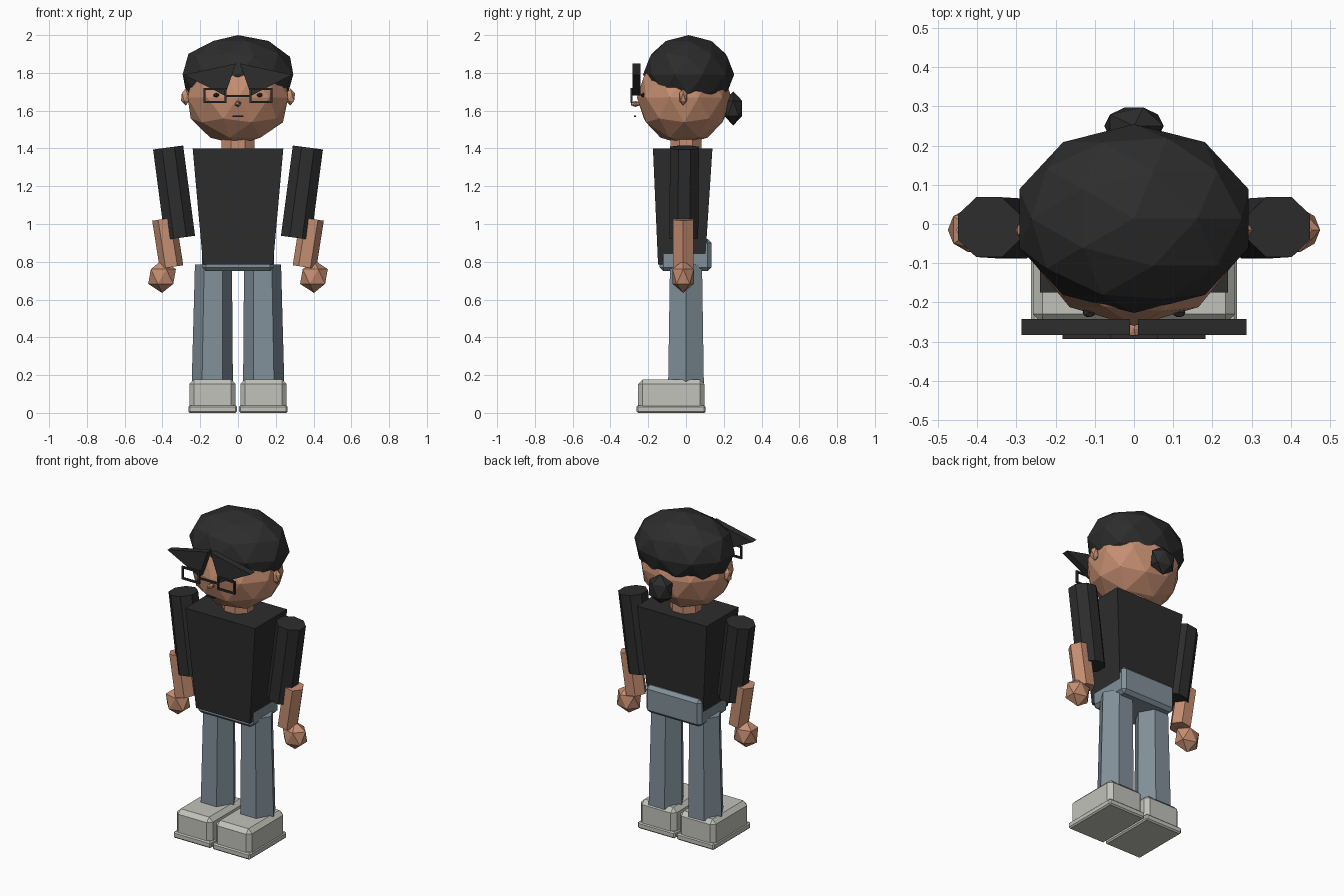
import bpy, bmesh, math
from mathutils import Vector

if "Cube" in bpy.data.objects:
    bpy.data.objects.remove(bpy.data.objects["Cube"])


def mat(name, rgb):
    m = bpy.data.materials.new(name)
    m.diffuse_color = (*rgb, 1)
    m.use_nodes = True
    m.node_tree.nodes["Principled BSDF"].inputs["Base Color"].default_value = m.diffuse_color
    return m


BLACK = mat("black", (0.026, 0.026, 0.026))
SKIN = mat("skin", (0.56, 0.27, 0.165))
DENIM = mat("denim", (0.22, 0.28, 0.32))
SHOE = mat("shoe grey", (0.54, 0.54, 0.50))


def finish(bm, name, material):
    bmesh.ops.recalc_face_normals(bm, faces=bm.faces)
    me = bpy.data.meshes.new(name)
    bm.to_mesh(me)
    bm.free()
    me.materials.append(material)
    ob = bpy.data.objects.new(name, me)
    bpy.context.collection.objects.link(ob)
    return ob


def ball(name, material, c, r, sub):
    bm = bmesh.new()
    bmesh.ops.create_icosphere(bm, subdivisions=sub, radius=1)
    for v in bm.verts:
        v.co = Vector([c[i] + v.co[i] * r[i] for i in range(3)])
    return finish(bm, name, material)


def box(name, material, lo, hi, bevel=0.0):
    bm = bmesh.new()
    bmesh.ops.create_cube(bm, size=1)
    for v in bm.verts:
        v.co = Vector([lo[i] + (v.co[i] + 0.5) * (hi[i] - lo[i]) for i in range(3)])
    if bevel:
        bmesh.ops.bevel(bm, geom=bm.edges[:], offset=bevel, segments=1,
                        affect='EDGES')
    return finish(bm, name, material)


def limb(name, material, top, bottom, r_top, r_bottom, sides, turn=0.0, flat=1.0):
    """Tapered prism between two points, caps square to its axis."""
    bm = bmesh.new()
    a, b = Vector(top), Vector(bottom)
    axis = (a - b).normalized()
    v = Vector((0, 1, 0))
    u = v.cross(axis).normalized()
    rings = []
    for c, r in ((a, r_top), (b, r_bottom)):
        ring = []
        for i in range(sides):
            t = turn + 2 * math.pi * i / sides
            ring.append(bm.verts.new(c + u * r * math.cos(t) + v * r * flat * math.sin(t)))
        bm.faces.new(ring)
        rings.append(ring)
    for i in range(sides):
        j = (i + 1) % sides
        bm.faces.new((rings[0][i], rings[0][j], rings[1][j], rings[1][i]))
    return finish(bm, name, material)


def plate(name, material, pts, y0, y1):
    """Flat outline in x-z, given thickness along y."""
    bm = bmesh.new()
    f = bm.faces.new([bm.verts.new((x, y0, z)) for x, z in pts])
    ext = bmesh.ops.extrude_face_region(bm, geom=[f])
    for v in ext["geom"]:
        if isinstance(v, bmesh.types.BMVert):
            v.co.y = y1
    return finish(bm, name, material)


# Head, hair cap and bun
ball("head", SKIN, (0, -0.01, 1.67), (0.28, 0.25, 0.25), 2)
ball("hair", BLACK, (0, 0.014, 1.792), (0.308, 0.241, 0.208), 2)
ball("hair_bun", BLACK, (0, 0.25, 1.612), (0.085, 0.056, 0.09), 1)
limb("neck", SKIN, (0, 0, 1.50), (0, 0, 1.36), 0.095, 0.095, 8, math.pi / 8, 0.92)
ball("nose", SKIN, (0, -0.268, 1.636), (0.018, 0.028, 0.016), 1)
box("mouth", BLACK, (-0.03, -0.274, 1.566), (0.03, -0.266, 1.574))

# Torso: a box tapering towards the waist
torso = box("shirt_torso", BLACK, (-0.24, -0.175, 0.785), (0.24, 0.14, 1.4))
for v in torso.data.vertices:
    if v.co.z < 1:
        v.co.x *= 0.185 / 0.24
        v.co.y = -0.148 if v.co.y < 0 else 0.10
box("hips", DENIM, (-0.19, -0.14, 0.75), (0.19, 0.135, 0.92), 0.02)

# Glasses bridge
box("glasses_bridge", BLACK, (-0.065, -0.294, 1.672), (0.065, -0.284, 1.682))

for s, side in ((-1, "left"), (1, "right")):
    # Face details
    ball("ear_" + side, SKIN, (s * 0.277, -0.015, 1.672), (0.028, 0.024, 0.045), 1)
    ball("eye_" + side, BLACK, (s * 0.115, -0.226, 1.682), (0.018, 0.014, 0.012), 1)
    plate("fringe_" + side, BLACK,
          [(s * 0.01, 1.85), (s * 0.287, 1.79), (s * 0.07, 1.68)], -0.283, -0.242)
    # Glasses rim: four bars
    x0, x1, z0, z1, w = 0.06, 0.183, 1.64, 1.72, 0.011
    for part, (a, b, c, d) in {"inner": (x0, x0 + w, z0, z1), "outer": (x1 - w, x1, z0, z1),
                               "lower": (x0, x1, z0, z0 + w), "upper": (x0, x1, z1 - w, z1)}.items():
        xa, xb = sorted((s * a, s * b))
        box("glasses_%s_%s" % (part, side), BLACK, (xa, -0.294, c), (xb, -0.283, d))
    # Arms
    limb("sleeve_" + side, BLACK, (s * 0.37, -0.008, 1.405), (s * 0.307, -0.012, 0.927),
         0.087, 0.087, 8, math.pi / 8, 0.95)
    limb("forearm_" + side, SKIN, (s * 0.392, -0.015, 1.027), (s * 0.352, -0.015, 0.772),
         0.063, 0.063, 6)
    ball("hand_" + side, SKIN, (s * 0.402, -0.015, 0.722), (0.082, 0.066, 0.087), 1)
    # Legs and shoes
    limb("leg_" + side, DENIM, (s * 0.13, 0, 0.785), (s * 0.136, 0, 0.16), 0.098, 0.109, 6)
    xa, xb = sorted((s * 0.012, s * 0.258))
    box("shoe_" + side, SHOE, (xa, -0.255, 0.01), (xb, 0.098, 0.177), 0.025)
    xa, xb = sorted((s * 0.006, s * 0.263))
    box("sole_" + side, SHOE, (xa, -0.262, 0.0), (xb, 0.104, 0.04), 0.008)
